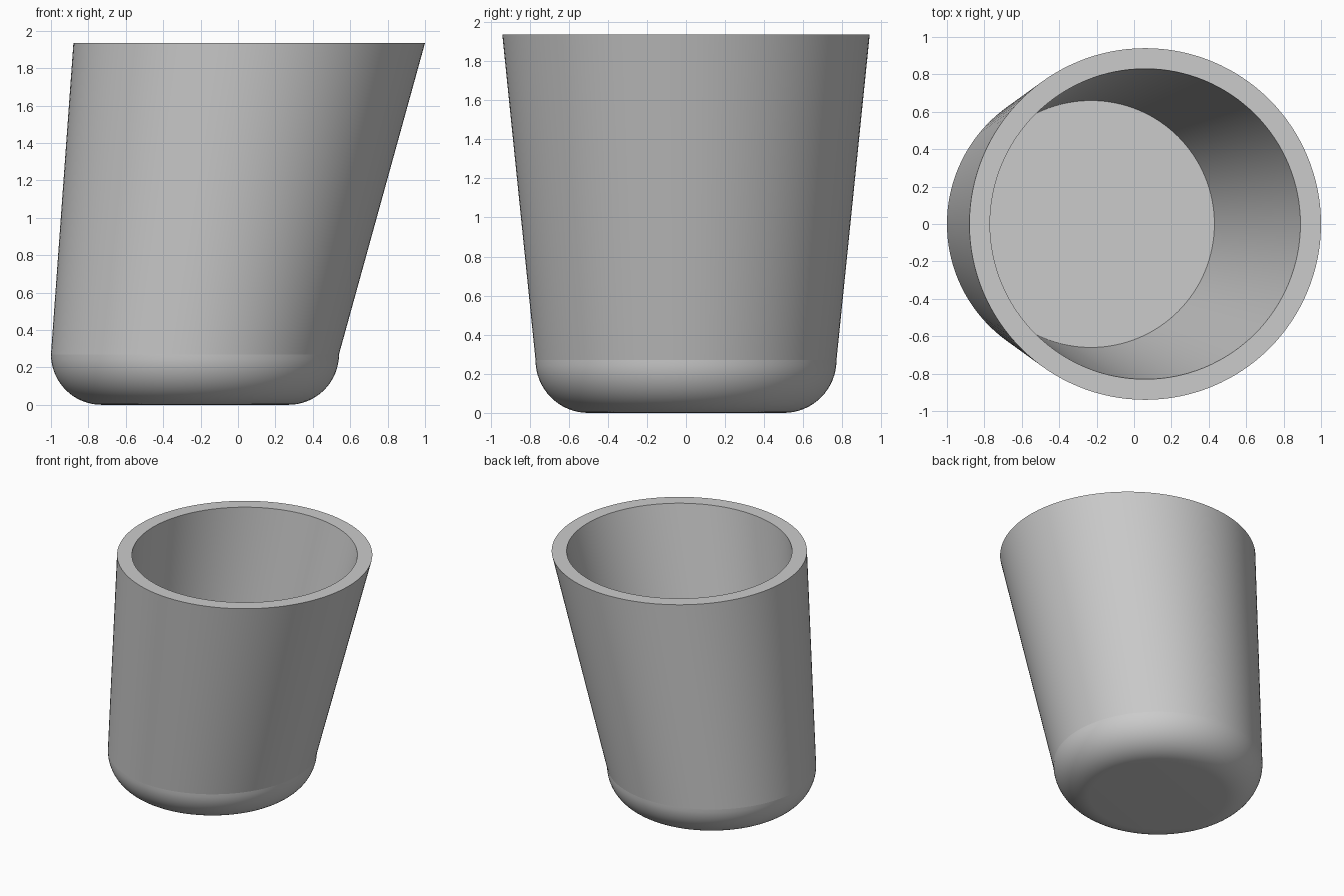
import bpy
import bmesh
from math import sin, cos, pi

cube = bpy.data.objects.get("Cube")
if cube:
    bpy.data.objects.remove(cube, do_unlink=True)

SIDES = 128
BASE_X, RIM_X = -0.23, 0.06      # the cup leans towards +x
BASE_R, RIM_R = 0.77, 0.94
FILLET, HEIGHT, WALL = 0.27, 1.935, 0.11
FILLET_STEPS = 16

# Plain grey material
grey = bpy.data.materials.new("light_grey")
grey.use_nodes = True
grey.diffuse_color = (0.6, 0.6, 0.6, 1)
grey.node_tree.nodes["Principled BSDF"].inputs["Base Color"].default_value = grey.diffuse_color

# Profile rings from underside to inner floor: centre x, radius, z, crease
rings = []
for i in range(FILLET_STEPS + 1):
    a = pi / 2 * i / FILLET_STEPS
    rings.append((BASE_X, BASE_R - FILLET + FILLET * sin(a),
                  FILLET * (1 - cos(a)), i == FILLET_STEPS))
rings += [(RIM_X, RIM_R, HEIGHT, True),
          (RIM_X, RIM_R - WALL, HEIGHT, True),
          (BASE_X, BASE_R - WALL, FILLET, True)]

bm = bmesh.new()
loops = []
for cx, r, z, crease in rings:
    loops.append([bm.verts.new((cx + r * cos(2 * pi * k / SIDES),
                                r * sin(2 * pi * k / SIDES), z))
                  for k in range(SIDES)])

# Skin the rings, then close the underside and the inner floor
for low, high in zip(loops, loops[1:]):
    for k in range(SIDES):
        n = (k + 1) % SIDES
        bm.faces.new((low[k], low[n], high[n], high[k]))
bm.faces.new(loops[0][::-1])
bm.faces.new(loops[-1])

# Smooth walls with crisp edges at the base seam, rim and floor
for face in bm.faces:
    face.smooth = True
for loop, ring in zip(loops, rings):
    if ring[3]:
        for k in range(SIDES):
            bm.edges.get((loop[k], loop[(k + 1) % SIDES])).smooth = False

mesh = bpy.data.meshes.new("leaning_cup")
bm.to_mesh(mesh)
bm.free()
mesh.materials.append(grey)
cup = bpy.data.objects.new("leaning_cup", mesh)
bpy.context.collection.objects.link(cup)
